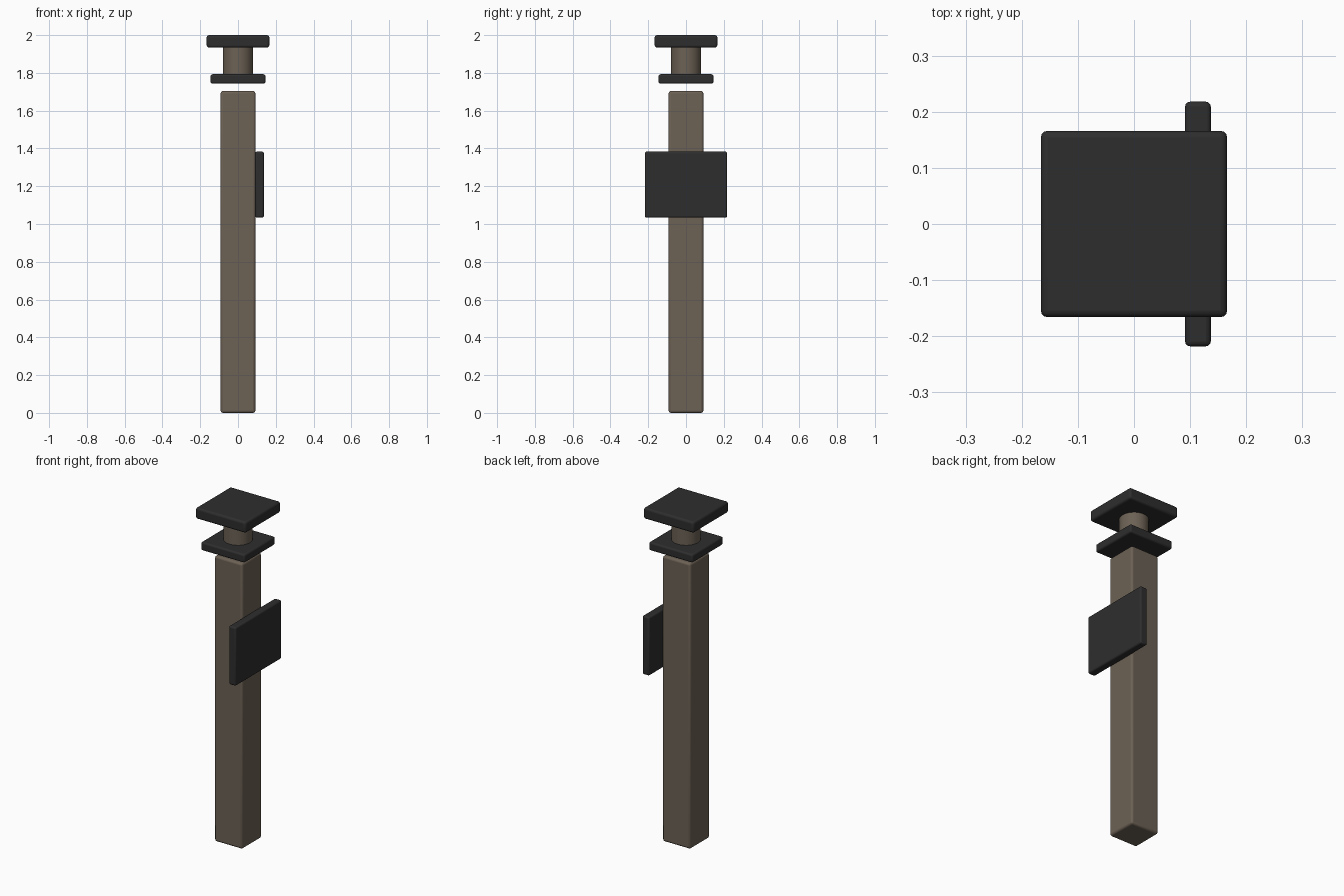
import bpy, math

if "Cube" in bpy.data.objects:
    bpy.data.objects.remove(bpy.data.objects["Cube"])


def material(name, rgb):
    m = bpy.data.materials.new(name)
    m.diffuse_color = (*rgb, 1)
    m.use_nodes = True
    m.node_tree.nodes["Principled BSDF"].inputs["Base Color"].default_value = m.diffuse_color
    return m


WOOD = material("weathered wood", (0.15, 0.12, 0.09))
DARK = material("dark metal", (0.027, 0.027, 0.027))


def finish(name, mat, bevel):
    ob = bpy.context.object
    ob.name = name
    ob.data.materials.append(mat)
    bpy.ops.object.transform_apply(location=False, rotation=False, scale=True)
    if bevel:
        b = ob.modifiers.new("bevel", 'BEVEL')
        b.width = bevel
        b.segments = 3
        b.limit_method = 'ANGLE'
    bpy.ops.object.shade_smooth_by_angle(angle=math.radians(35))


def box(name, lo, hi, mat, bevel):
    bpy.ops.mesh.primitive_cube_add(
        size=1, location=[(a + b) / 2 for a, b in zip(lo, hi)])
    bpy.context.object.scale = [b - a for a, b in zip(lo, hi)]
    finish(name, mat, bevel)


# Square post
box("post", (-0.092, -0.092, 0), (0.092, 0.092, 1.704), WOOD, 0.012)
# Lower cap plate, floating just above the post
box("lower_cap_plate", (-0.145, -0.145, 1.743), (0.145, 0.145, 1.793), DARK, 0.01)
# Round neck between the plates
bpy.ops.mesh.primitive_cylinder_add(vertices=32, radius=0.079, depth=0.17,
                                    location=(0, 0, 1.863))
finish("neck", WOOD, 0)
# Upper cap plate
box("upper_cap_plate", (-0.166, -0.166, 1.934), (0.166, 0.166, 2.0), DARK, 0.012)
# Panel on the right face
box("side_panel", (0.091, -0.218, 1.034), (0.137, 0.218, 1.383), DARK, 0.009)
